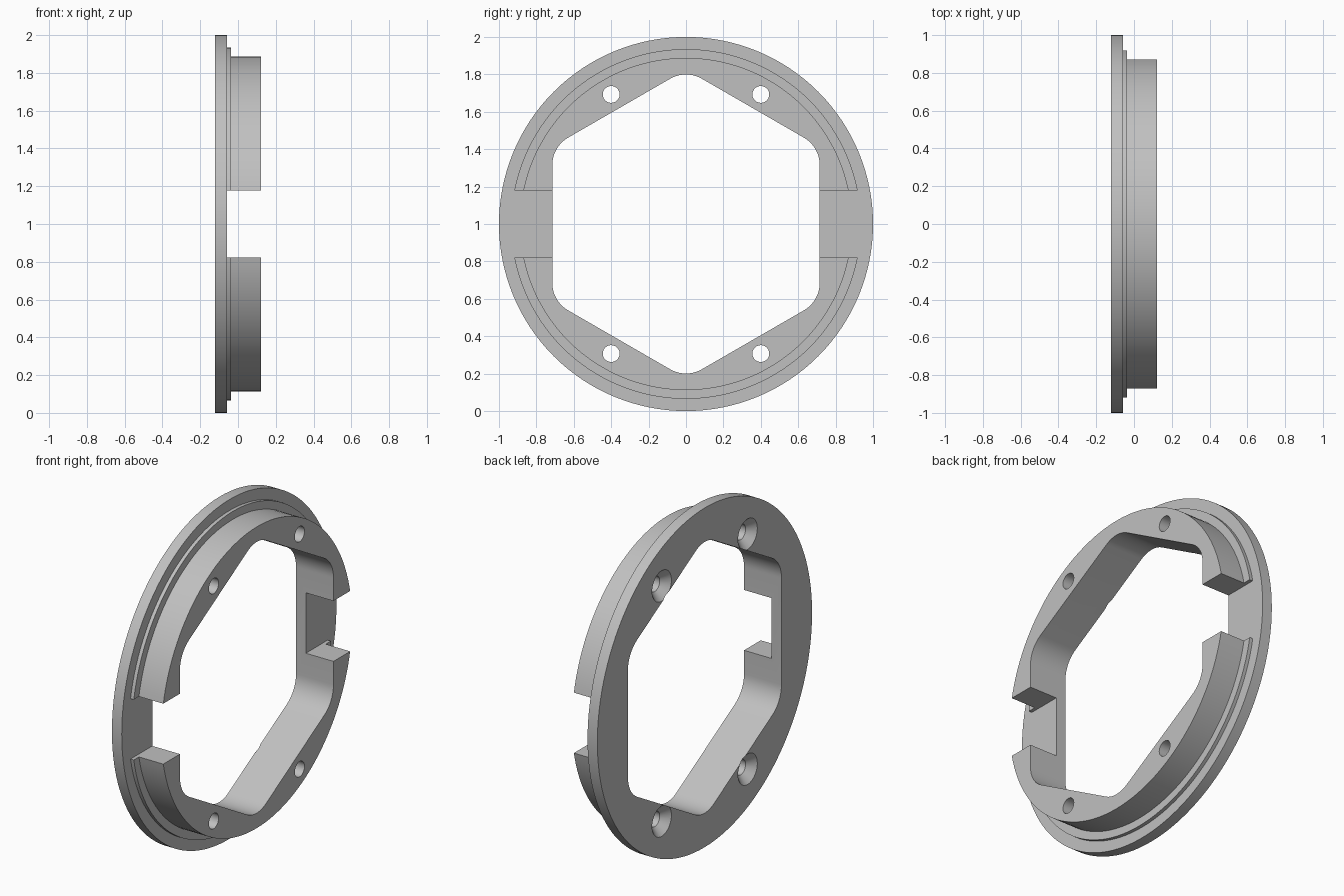
import bpy, bmesh
from math import sin, cos, pi, radians, sqrt

if "Cube" in bpy.data.objects:
    bpy.data.objects.remove(bpy.data.objects["Cube"])

BACK, FLOOR, STEP, FACE = -0.122, -0.058, -0.037, 0.122   # levels along x
MID = 1.0                                                 # ring axis height

grey = bpy.data.materials.new("plain grey")
grey.use_nodes = True
grey.diffuse_color = (0.53, 0.53, 0.53, 1)
grey.node_tree.nodes["Principled BSDF"].inputs["Base Color"].default_value = (0.53, 0.53, 0.53, 1)


def circle(r, y=0, z=MID, n=128):
    return [(y + r * cos(2 * pi * i / n), z + r * sin(2 * pi * i / n)) for i in range(n)]


def rounded_hexagon(apothem, fillet, steps=10):
    """Outline with flat sides facing +-y and rounded corners."""
    points = []
    centre = (apothem - fillet) * 2 / sqrt(3)
    for corner in range(6):
        a = radians(30 + 60 * corner)
        for i in range(steps + 1):
            b = a + radians(-30 + 60 * i / steps)
            points.append((centre * cos(a) + fillet * cos(b),
                           MID + centre * sin(a) + fillet * sin(b)))
    return points


def loft(name, sections):
    """Closed solid through outlines stacked along x: [(x, outline), ...]."""
    bm = bmesh.new()
    rings = [[bm.verts.new((x, y, z)) for y, z in outline] for x, outline in sections]
    n = len(rings[0])
    for lower, upper in zip(rings, rings[1:]):
        for i in range(n):
            j = (i + 1) % n
            bm.faces.new((lower[i], lower[j], upper[j], upper[i]))
    bm.faces.new(rings[0][::-1])
    bm.faces.new(rings[-1])
    bmesh.ops.recalc_face_normals(bm, faces=bm.faces[:])
    mesh = bpy.data.meshes.new(name)
    bm.to_mesh(mesh)
    bm.free()
    obj = bpy.data.objects.new(name, mesh)
    bpy.context.collection.objects.link(obj)
    return obj


def cut(target, cutter):
    cutter.hide_render = True
    mod = target.modifiers.new("cut", "BOOLEAN")
    mod.operation, mod.solver, mod.object = "DIFFERENCE", "EXACT", cutter
    bpy.context.view_layer.objects.active = target
    bpy.ops.object.modifier_apply(modifier=mod.name)
    bpy.data.objects.remove(cutter)


# Stepped disc: flange, narrow ledge, raised boss
ring = loft("flanged_ring", [
    (BACK, circle(1.0)), (FLOOR, circle(1.0)),
    (FLOOR, circle(0.935)), (STEP, circle(0.935)),
    (STEP, circle(0.888)), (FACE, circle(0.888))])
ring.data.materials.append(grey)

# Hexagonal opening
hexagon = rounded_hexagon(0.715, 0.17)
cut(ring, loft("opening_cutter", [(-0.3, hexagon), (0.3, hexagon)]))

# Side notches down to the flange
slot = [(-1.1, MID - 0.178), (1.1, MID - 0.178), (1.1, MID + 0.178), (-1.1, MID + 0.178)]
cut(ring, loft("notch_cutter", [(FLOOR, slot), (0.3, slot)]))

# Four screw holes, countersunk from the back
for angle in (60, 120, 240, 300):
    y, z = 0.8 * cos(radians(angle)), MID + 0.8 * sin(radians(angle))
    cut(ring, loft("screw_cutter", [
        (x, circle(r, y, z, 40))
        for x, r in ((BACK - 0.02, 0.11), (BACK + 0.045, 0.045), (0.3, 0.045))]))

# Smooth curved walls, crisp edges
bpy.ops.object.select_all(action="DESELECT")
ring.select_set(True)
bpy.context.view_layer.objects.active = ring
bpy.ops.object.shade_smooth_by_angle(angle=radians(25))
